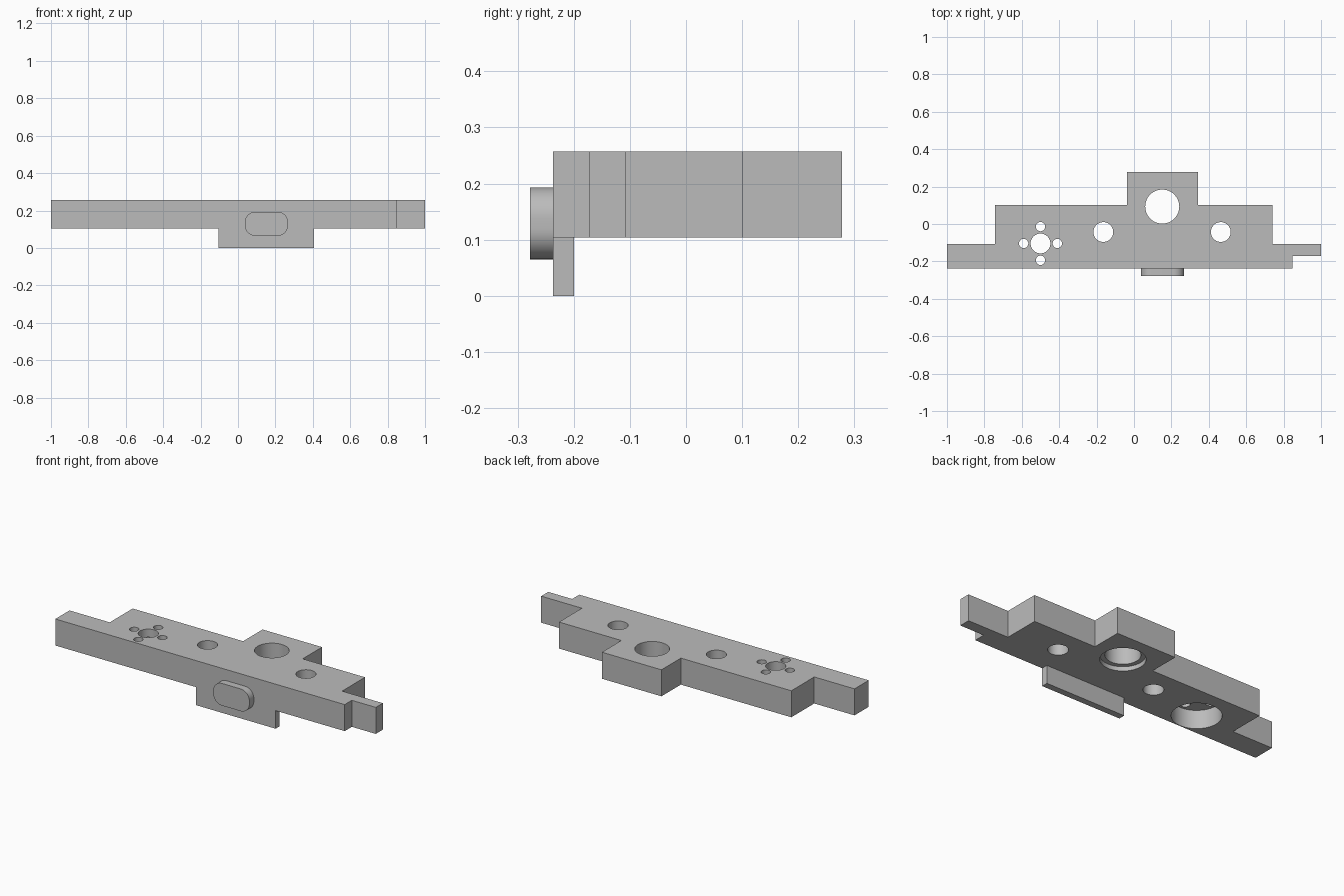
import bpy
import bmesh
import math

cube = bpy.data.objects.get("Cube")
if cube:
    bpy.data.objects.remove(cube, do_unlink=True)

grey = bpy.data.materials.new("machined_grey")
grey.use_nodes = True
GREY = (0.5, 0.5, 0.5, 1)
grey.diffuse_color = GREY
grey.node_tree.nodes["Principled BSDF"].inputs["Base Color"].default_value = GREY

BOTTOM, TOP, FRONT = 0.104, 0.257, -0.237


def prism(name, points, offset):
    """Extrude a closed planar outline along an offset."""
    bm = bmesh.new()
    face = bm.faces.new([bm.verts.new(p) for p in points])
    grown = bmesh.ops.extrude_face_region(bm, geom=[face])["geom"]
    bmesh.ops.translate(bm, vec=offset,
                        verts=[v for v in grown if isinstance(v, bmesh.types.BMVert)])
    bmesh.ops.recalc_face_normals(bm, faces=bm.faces)
    mesh = bpy.data.meshes.new(name)
    bm.to_mesh(mesh)
    bm.free()
    mesh.materials.append(grey)
    obj = bpy.data.objects.new(name, mesh)
    bpy.context.collection.objects.link(obj)
    return obj


def activate(obj):
    bpy.ops.object.select_all(action="DESELECT")
    obj.select_set(True)
    bpy.context.view_layer.objects.active = obj


def drill(obj, x, y, radius, low, high, sides=48):
    """Cut a vertical round hole between two heights."""
    ring = [(x + radius * math.cos(math.tau * i / sides),
             y + radius * math.sin(math.tau * i / sides), low) for i in range(sides)]
    cutter = prism("hole_cutter", ring, (0, 0, high - low))
    cutter.hide_render = True
    mod = obj.modifiers.new("hole", "BOOLEAN")
    mod.operation, mod.solver, mod.object = "DIFFERENCE", "EXACT", cutter
    activate(obj)
    bpy.ops.object.modifier_apply(modifier=mod.name)
    bpy.data.objects.remove(cutter, do_unlink=True)


# Stepped plate
outline = [(-1, FRONT), (0.847, FRONT), (0.847, -0.172), (1, -0.172), (1, -0.108),
           (0.74, -0.108), (0.74, 0.101), (0.342, 0.101), (0.342, 0.278),
           (-0.038, 0.278), (-0.038, 0.101), (-0.743, 0.101), (-0.743, -0.108),
           (-1, -0.108)]
plate = prism("stepped_plate", [(x, y, BOTTOM) for x, y in outline], (0, 0, TOP - BOTTOM))

# Main bore with shallow counterbore, and two side holes
drill(plate, 0.151, 0.093, 0.117, 0, BOTTOM + 0.025)
drill(plate, 0.151, 0.093, 0.091, 0, 0.4)
for x in (-0.164, 0.464):
    drill(plate, x, -0.043, 0.053, 0, 0.4)

# Deep pocket from below with a ring of small holes through its ceiling
px, py = -0.5, -0.104
drill(plate, px, py, 0.129, 0, BOTTOM + 0.106)
drill(plate, px, py, 0.053, 0, 0.4)
for i in range(4):
    a = math.pi / 2 * i
    drill(plate, px + 0.09 * math.cos(a), py + 0.09 * math.sin(a), 0.025, 0, 0.4, 32)

# Thin tab hanging from the front edge
tab = prism("front_tab", [(-0.103, FRONT, 0), (0.406, FRONT, 0),
                          (0.406, FRONT, BOTTOM), (-0.103, FRONT, BOTTOM)], (0, 0.037, 0))

# Rounded boss on the front
cx, cz, half_w, half_h, r, steps = 0.152, 0.129, 0.115, 0.064, 0.055, 12
boss_outline = []
for corner, (sx, sz) in enumerate([(1, 1), (-1, 1), (-1, -1), (1, -1)]):
    for i in range(steps + 1):
        a = math.pi / 2 * (corner + i / steps)
        boss_outline.append((cx + sx * (half_w - r) + r * math.cos(a), FRONT,
                             cz + sz * (half_h - r) + r * math.sin(a)))
boss = prism("front_boss", boss_outline, (0, -0.041, 0))

for obj in (plate, tab, boss):
    activate(obj)
    bpy.ops.object.shade_smooth_by_angle(angle=math.radians(30))
